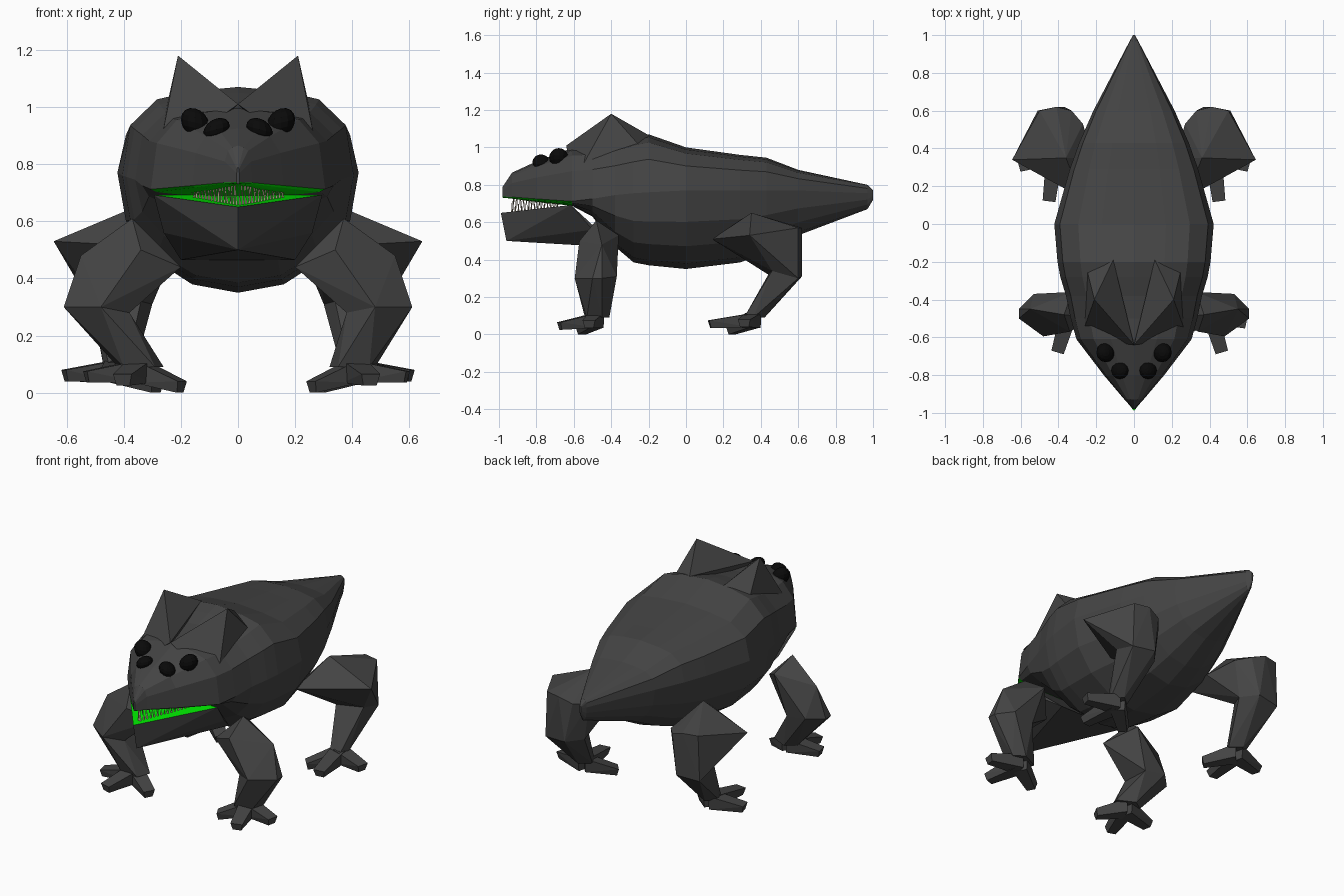
import bpy, bmesh, math, random
from mathutils import Vector

if "Cube" in bpy.data.objects:
    bpy.data.objects.remove(bpy.data.objects["Cube"])

random.seed(4)


def material(name, rgb):
    m = bpy.data.materials.new(name)
    m.diffuse_color = (*rgb, 1)
    m.use_nodes = True
    m.node_tree.nodes["Principled BSDF"].inputs["Base Color"].default_value = m.diffuse_color
    return m


HIDE = material("dark grey hide", (0.058, 0.058, 0.058))
GREEN = material("green mouth", (0.0, 0.90, 0.0))
BLACK = material("black eye", (0.003, 0.003, 0.003))
TOOTH = material("tan tooth", (0.50, 0.42, 0.30))


def finish(name, bm, *mats):
    bmesh.ops.recalc_face_normals(bm, faces=bm.faces)
    me = bpy.data.meshes.new(name)
    bm.to_mesh(me)
    bm.free()
    for m in mats:
        me.materials.append(m)
    ob = bpy.data.objects.new(name, me)
    bpy.context.collection.objects.link(ob)
    return ob


def add_hull(bm, pts):
    vs = [bm.verts.new(p) for p in pts]
    res = bmesh.ops.convex_hull(bm, input=vs)
    junk = {e for e in res["geom_interior"] + res["geom_unused"]
            if isinstance(e, bmesh.types.BMVert)}
    bmesh.ops.delete(bm, geom=list(junk), context="VERTS")


def paint_green(ob, rule):
    for p in ob.data.polygons:
        if rule(p):
            p.material_index = 1


# Body and upper head: one faceted loft along y
PROFILE = [(0, 1), (.40, .95), (.70, .86), (.93, .57), (1, 0),
           (.93, -.4), (.72, -.71), (.38, -.93), (0, -1)]
# y, half width, top z, widest z, bottom z
SECTIONS = [
    (1.0, .005, .77, .755, .72), (.97, .022, .80, .755, .67),
    (.60, .215, .88, .77, .53), (.43, .29, .945, .77, .44),
    (.29, .34, .96, .77, .385), (0, .422, 1.0, .77, .35),
    (-.20, .405, 1.07, .76, .37), (-.28, .39, 1.05, .755, .385),
    (-.38, .36, 1.02, .745, .47), (-.50, .335, 1.0, .725, .63),
    (-.61, .305, .995, .712, .688), (-.80, .16, .925, .725, .708),
    (-.93, .05, .865, .735, .726), (-.98, .005, .79, .737, .731)]
bm = bmesh.new()
rings = []
for y, w, zt, zm, zb in SECTIONS:
    half = [(px * w, zm + pz * ((zt - zm) if pz > 0 else (zm - zb))) for px, pz in PROFILE]
    loop = half + [(-x, z) for x, z in half[-2:0:-1]]
    rings.append([bm.verts.new((x, y, z)) for x, z in loop])
for a, b in zip(rings, rings[1:]):
    n = len(a)
    for i in range(n):
        bm.faces.new((a[i], a[(i + 1) % n], b[(i + 1) % n], b[i]))
bm.faces.new(rings[0])
bm.faces.new(rings[-1])
body = finish("body", bm, HIDE, GREEN)
paint_green(body, lambda p: -.96 < p.center.y < -.61 and p.normal.z < -.25)

# Lower jaw with green top
bm = bmesh.new()
jaw = [(0, -.99, .65), (0, -.96, .50)]
for s in (-1, 1):
    jaw += [(s * .295, -.615, .692), (s * .26, -.50, .56), (s * .2, -.37, .465)]
add_hull(bm, jaw)
jaw = finish("lower_jaw", bm, HIDE, GREEN)
paint_green(jaw, lambda p: p.normal.z > .8 and p.center.y < -.6)

# Pointed brow horns, running down into the sides of the head
for s, side in ((-1, "left"), (1, "right")):
    bm = bmesh.new()
    add_hull(bm, [(s * x, y, z) for x, y, z in [
        (.21, -.40, 1.18), (.0, -.64, 1.01), (.11, -.19, 1.06), (.25, -.42, .98),
        (.285, -.61, .80), (.10, -.40, .90), (.25, -.24, 1.0)]])
    finish("horn_" + side, bm, HIDE)

# Four eyes
for s, side in ((-1, "left"), (1, "right")):
    for part, c, scale in (("outer", (.150, -.68, .945), (.05, .052, .05)),
                           ("inner", (.075, -.775, .922), (.046, .046, .038))):
        bm = bmesh.new()
        bmesh.ops.create_uvsphere(bm, u_segments=12, v_segments=8, radius=1)
        for v in bm.verts:
            v.co = Vector((s * c[0] + v.co.x * scale[0], c[1] + v.co.y * scale[1],
                           c[2] + v.co.z * scale[2] - s * v.co.x * .012
                           * (1 if part == "inner" else -1)))
        finish("eye_%s_%s" % (part, side), bm, BLACK)

# Needle teeth, alternating up and down along both jaw edges
bm = bmesh.new()
for i in range(60):
    t = (i // 2) / 29
    s = 1 if i % 2 else -1
    x, y = s * (.006 + .155 * t), -.93 + .25 * t
    low, high = .655 + .028 * t, .735 - .02 * t
    up = (i // 2) % 2 == 0
    base, tip = (low, high) if up else (high, low)
    tip += (base - tip) * random.uniform(0, .35)
    ring = [bm.verts.new((x + .0055 * math.cos(a), y + .0055 * math.sin(a), base))
            for a in (0, math.tau / 3, 2 * math.tau / 3)]
    point = bm.verts.new((x + random.uniform(-.005, .005), y, tip))
    bm.faces.new(ring)
    for k in range(3):
        bm.faces.new((ring[k], ring[(k + 1) % 3], point))
finish("teeth", bm, TOOTH)

# Legs: upper hull, knee ring, ankle ring and three toes each
FRONT = dict(
    upper=[(.37, -.48, .61), (.55, -.45, .48), (.33, -.36, .53), (.34, -.57, .50), (.20, -.5, .44)],
    knee=[(.61, -.45, .30), (.53, -.37, .31), (.40, -.38, .29),
          (.38, -.53, .28), (.48, -.595, .30), (.61, -.50, .30)],
    ankle=[(.45, -.45), (.39, -.41), (.29, -.46), (.32, -.54), (.43, -.53)],
    foot=(.375, -.48), toes=[(.19, -.04, .055), (.06, -.20, .045), (-.15, -.08, .02)], shift=.03)
REAR = dict(
    upper=[(.28, .14, .51), (.36, .35, .65), (.645, .34, .53), (.50, .60, .57),
           (.41, .62, .57), (.33, .60, .54), (.27, .53, .53), (.22, .35, .50)],
    knee=[(.51, .60, .30), (.37, .62, .31), (.30, .53, .31), (.34, .44, .32), (.51, .46, .34)],
    ankle=[(.47, .36), (.42, .42), (.36, .37), (.39, .31), (.45, .31)],
    foot=(.42, .36), toes=[(.19, -.05, .06), (.03, -.24, .055), (-.14, -.12, .02)], shift=0)


def leg(name, d, s):
    shift = d["shift"]                # the front stance leans slightly to one side

    def flip(pts):
        return [(s * x, y, z) for x, y, z in pts]
    ankle = [(s * x + shift, y, .09) for x, y in d["ankle"]]
    bm = bmesh.new()
    add_hull(bm, flip(d["upper"] + d["knee"]))
    add_hull(bm, flip(d["knee"]) + ankle)
    fx, fy = s * d["foot"][0] + shift, d["foot"][1]
    for tx, ty, tz in d["toes"]:
        out = Vector((s * tx, ty, 0))
        side = Vector((-out.y, out.x, 0)).normalized()
        root = Vector((fx, fy, 0))
        pts = []
        for k in (-1, 1):
            pts += [root + side * k * .045 + Vector((0, 0, .115)),
                    root + side * k * .04 + Vector((0, 0, .035)),
                    root + out + side * k * .034 + Vector((0, 0, tz + .02)),
                    root + out * .95 + side * k * .024 + Vector((0, 0, tz - .02))]
        add_hull(bm, pts)
    finish(name, bm, HIDE)


for s, side in ((-1, "left"), (1, "right")):
    leg("front_leg_" + side, FRONT, s)
    leg("rear_leg_" + side, REAR, s)
